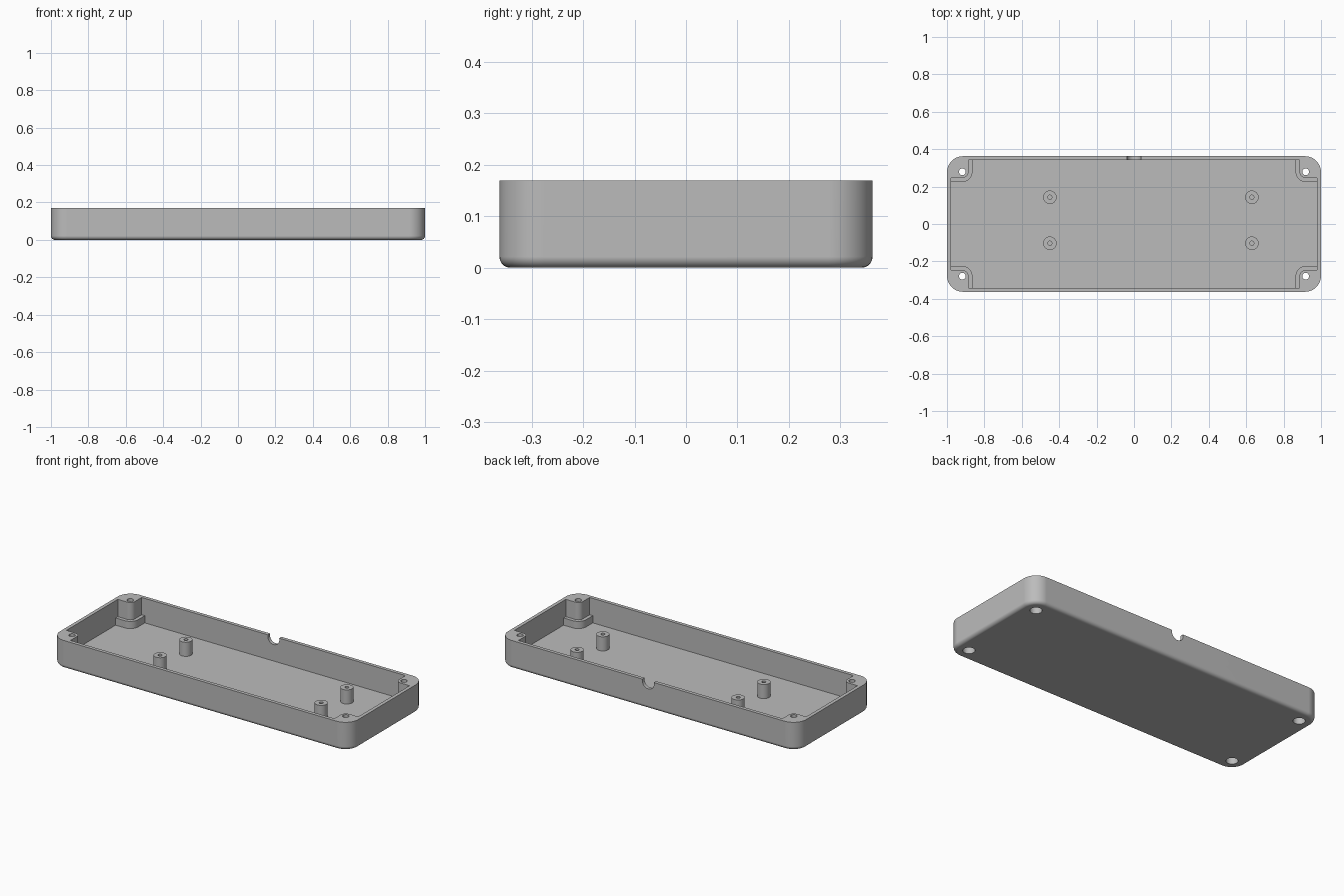
import bpy
import bmesh
from math import cos, sin, pi, radians

LENGTH, WIDTH, HEIGHT = 2.0, 0.725, 0.17
WALL, CORNER, FILLET = 0.0215, 0.086, 0.0215
SCREW_X, SCREW_Y = 0.918, 0.279
STEP_Z = 0.065
QUADRANTS = [(1, 1), (-1, 1), (-1, -1), (1, -1)]

cube = bpy.data.objects.get("Cube")
if cube:
    bpy.data.objects.remove(cube, do_unlink=True)

grey = bpy.data.materials.new("grey plastic")
grey.use_nodes = True
grey.diffuse_color = (0.5, 0.5, 0.5, 1)
grey.node_tree.nodes["Principled BSDF"].inputs["Base Color"].default_value = (0.5, 0.5, 0.5, 1)


def loft(name, rings):
    """Skin a stack of equal rings, each (points, z), and cap both ends."""
    bm = bmesh.new()
    loops = [[bm.verts.new((x, y, z)) for x, y in pts] for pts, z in rings]
    for a, b in zip(loops, loops[1:]):
        for i in range(len(a)):
            j = (i + 1) % len(a)
            bm.faces.new((a[i], a[j], b[j], b[i]))
    bm.faces.new(loops[0][::-1])
    bm.faces.new(loops[-1])
    bmesh.ops.recalc_face_normals(bm, faces=bm.faces)
    mesh = bpy.data.meshes.new(name)
    bm.to_mesh(mesh)
    bm.free()
    mesh.materials.append(grey)
    obj = bpy.data.objects.new(name, mesh)
    bpy.context.collection.objects.link(obj)
    return obj


def circle(x, y, r, n=40):
    return [(x + r * cos(2 * pi * i / n), y + r * sin(2 * pi * i / n)) for i in range(n)]


def rounded_rect(inset, n=12):
    r = CORNER - inset
    cx, cy = LENGTH / 2 - CORNER, WIDTH / 2 - CORNER
    pts = []
    for q, (sx, sy) in enumerate(QUADRANTS):
        for i in range(n + 1):
            a = (q + i / n) * pi / 2
            pts.append((sx * cx + r * cos(a), sy * cy + r * sin(a)))
    return pts


def cavity_outline(r, n=10):
    """Inner wall outline that steps around a rounded boss in every corner."""
    x, y = LENGTH / 2 - WALL, WIDTH / 2 - WALL
    corner = [(x, SCREW_Y - r)]
    for i in range(n + 1):
        a = 1.5 * pi - i / n * pi / 2
        corner.append((SCREW_X + r * cos(a), SCREW_Y + r * sin(a)))
    corner.append((SCREW_X - r, y))
    pts = []
    for sx, sy in QUADRANTS:
        part = [(sx * px, sy * py) for px, py in corner]
        pts += part if sx * sy > 0 else part[::-1]
    return pts


def select(obj):
    bpy.ops.object.select_all(action='DESELECT')
    obj.select_set(True)
    bpy.context.view_layer.objects.active = obj


def cut(target, cutter):
    cutter.hide_render = True
    mod = target.modifiers.new("cut", 'BOOLEAN')
    mod.operation, mod.solver, mod.object = 'DIFFERENCE', 'EXACT', cutter
    select(target)
    bpy.ops.object.modifier_apply(modifier=mod.name)
    bpy.data.objects.remove(cutter, do_unlink=True)


def smooth(obj):
    select(obj)
    bpy.ops.object.shade_smooth_by_angle(angle=radians(30))
    mod = obj.modifiers.new("even_normals", 'WEIGHTED_NORMAL')
    mod.keep_sharp = True


# Tray body with rounded corners and a filleted bottom edge
rings = []
for i in range(9):
    a = i / 8 * pi / 2
    rings.append((rounded_rect(FILLET * (1 - sin(a))), FILLET * (1 - cos(a))))
tray = loft("tray_shell", rings + [(rounded_rect(0), HEIGHT)])

# Cavity: wide bosses at the floor, narrower ones above the step
cut(tray, loft("lower_cavity", [(cavity_outline(0.054), z) for z in (WALL, HEIGHT + 0.1)]))
cut(tray, loft("upper_cavity", [(cavity_outline(0.033), z) for z in (STEP_Z, HEIGHT + 0.1)]))

# Stepped screw holes through the corner bosses
for sx, sy in QUADRANTS:
    x, y = sx * SCREW_X, sy * SCREW_Y
    wide, narrow = circle(x, y, 0.033), circle(x, y, 0.018)
    depth = STEP_Z - WALL
    cut(tray, loft("screw_cutter", [(wide, -0.1), (wide, depth), (narrow, depth), (narrow, 0.3)]))

# Round cable notch in the rim of the back wall
notch = loft("notch_cutter", [(circle(0, 0, 0.039), z) for z in (-0.05, 0.05)])
notch.rotation_euler.x = pi / 2
notch.location = (0, WIDTH / 2, 0.16)
bpy.context.view_layer.update()
cut(tray, notch)
smooth(tray)

# Hollow standoffs on the floor
for side, x in (("right", -0.45), ("left", 0.63)):
    for end, y in (("front", -0.103), ("back", 0.143)):
        outer, bore = circle(x, y, 0.036), circle(x, y, 0.0115)
        post = loft(f"standoff_{end}_{side}", [
            (outer, WALL - 0.004), (outer, 0.107), (bore, 0.107), (bore, WALL + 0.002)])
        smooth(post)
